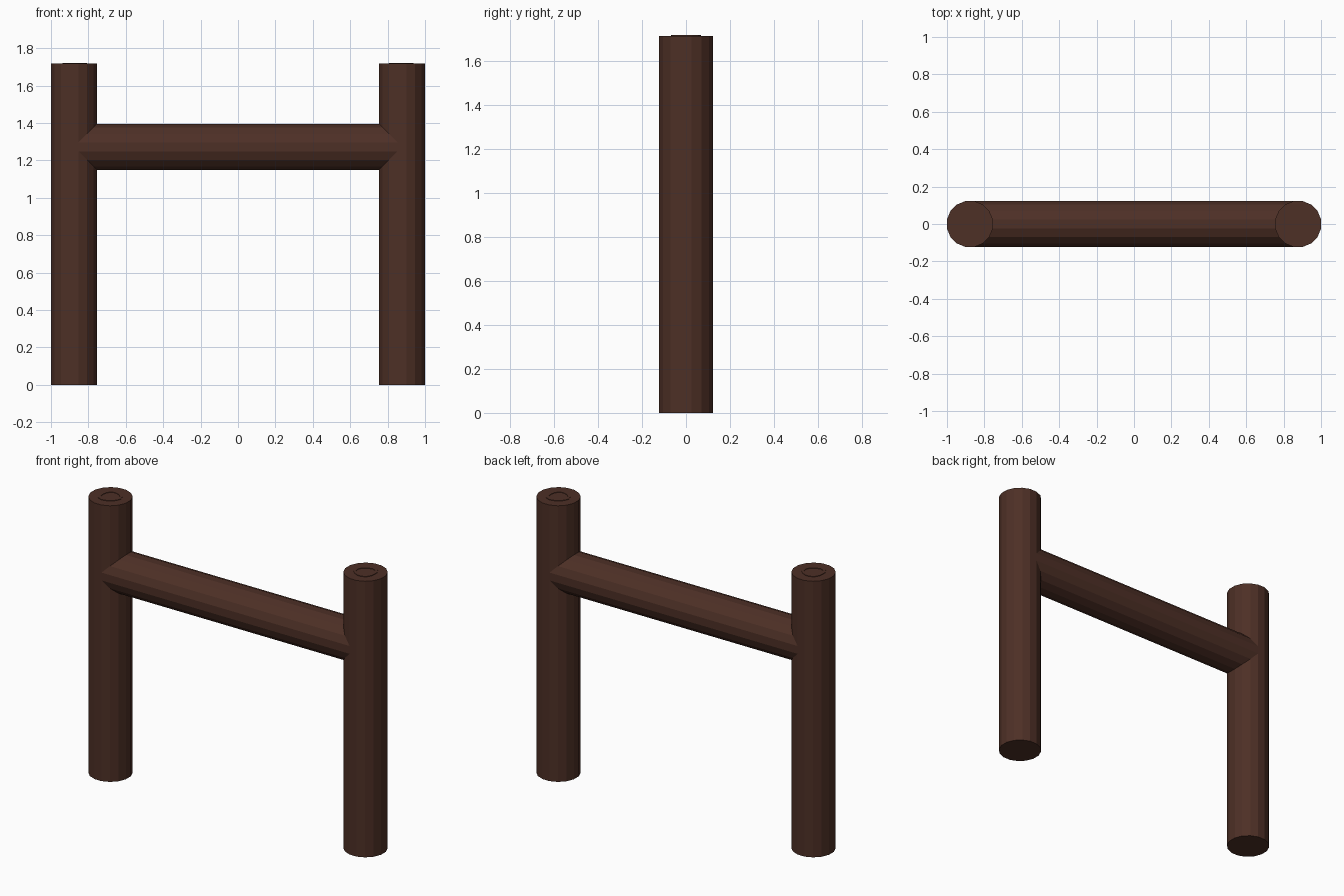
import bpy
import bmesh
from math import pi, cos, sin

cube = bpy.data.objects.get("Cube")
if cube:
    bpy.data.objects.remove(cube)

RADIUS, SIDES = 0.125, 16
POST_X, POST_H, BEAM_Z = 0.8775, 1.717, 1.2725

wood = bpy.data.materials.new("dark_brown_wood")
wood.use_nodes = True
wood.diffuse_color = (0.075, 0.029, 0.019, 1)
bsdf = next(n for n in wood.node_tree.nodes if n.type == 'BSDF_PRINCIPLED')
bsdf.inputs["Base Color"].default_value = wood.diffuse_color


def add_mesh(name, bm):
    bmesh.ops.recalc_face_normals(bm, faces=bm.faces)
    mesh = bpy.data.meshes.new(name)
    bm.to_mesh(mesh)
    bm.free()
    mesh.materials.append(wood)
    obj = bpy.data.objects.new(name, mesh)
    bpy.context.collection.objects.link(obj)
    return obj


def log(name, length):
    """Flat-sided log along z, with a flat facing each axis."""
    bm = bmesh.new()
    rings = []
    for z in (-length / 2, length / 2):
        angles = [(i + 0.5) * 2 * pi / SIDES for i in range(SIDES)]
        rings.append([bm.verts.new((RADIUS * cos(a), RADIUS * sin(a), z)) for a in angles])
    for i in range(SIDES):
        j = (i + 1) % SIDES
        bm.faces.new((rings[0][i], rings[0][j], rings[1][j], rings[1][i]))
    for ring in rings:
        bm.faces.new(ring)
    return add_mesh(name, bm)


def growth_ring(name, turn):
    """Thin uneven raised ring on the cut end of a post."""
    bm = bmesh.new()
    count, loops = 14, []
    for r, z in ((0.066, 0), (0.066, 0.003), (0.052, 0.003), (0.052, 0)):
        loop = []
        for i in range(count):
            a = i * 2 * pi / count
            k = r * (1 + 0.06 * cos(3 * a) + 0.04 * sin(2 * a))
            loop.append(bm.verts.new((k * cos(a + turn), k * sin(a + turn), z)))
        loops.append(loop)
    for n in range(4):
        a, b = loops[n], loops[(n + 1) % 4]
        for i in range(count):
            j = (i + 1) % count
            bm.faces.new((a[i], a[j], b[j], b[i]))
    return add_mesh(name, bm)


# Upright posts with ringed ends
for side, x, turn in (("left", POST_X, pi), ("right", -POST_X, 0)):
    post = log(side + "_post", POST_H)
    post.location = (x, 0, POST_H / 2)
    ring = growth_ring(side + "_post_growth_ring", turn)
    ring.location = (x, 0, POST_H)

# Crossbar running into the middle of both posts
bar = log("crossbar", 2 * POST_X)
bar.rotation_euler = (0, pi / 2, 0)
bar.location = (0, 0, BEAM_Z)
